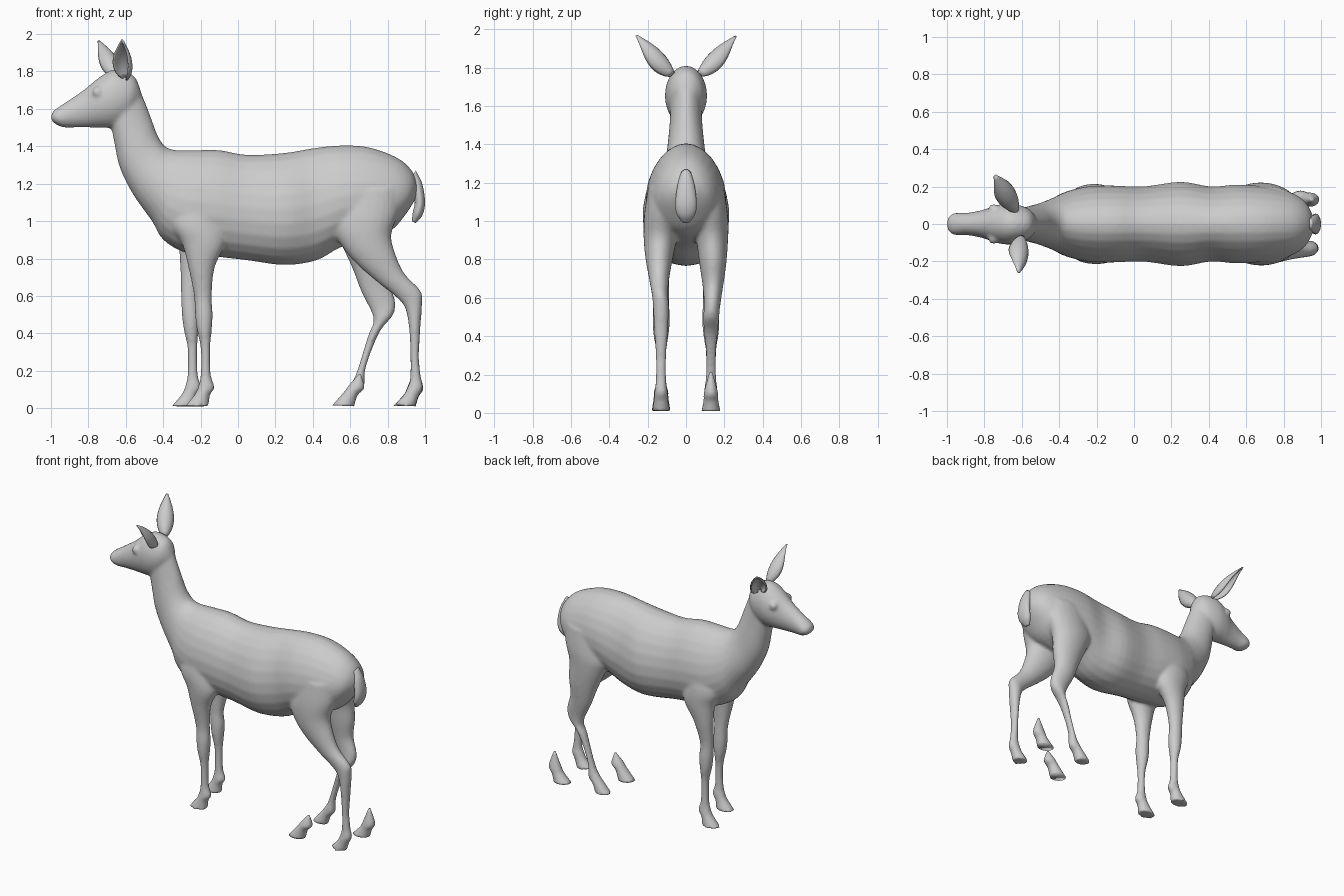
import bpy, bmesh, math
from mathutils import Vector

if "Cube" in bpy.data.objects:
    bpy.data.objects.remove(bpy.data.objects["Cube"])

coat = bpy.data.materials.new("light grey")
coat.use_nodes = True
GREY = (0.6, 0.6, 0.6, 1)
coat.diffuse_color = GREY
coat.node_tree.nodes["Principled BSDF"].inputs["Base Color"].default_value = GREY


def finish(bm, name):
    bmesh.ops.recalc_face_normals(bm, faces=bm.faces)
    mesh = bpy.data.meshes.new(name)
    bm.to_mesh(mesh)
    bm.free()
    mesh.materials.append(coat)
    mesh.shade_smooth()
    obj = bpy.data.objects.new(name, mesh)
    bpy.context.collection.objects.link(obj)
    return obj


def spline(rows, steps):
    """Catmull-Rom interpolation between rows of numbers."""
    rows = [Vector(r) for r in rows]
    out = []
    for i in range(len(rows) - 1):
        a, b, c, d = (rows[min(max(i + k, 0), len(rows) - 1)] for k in (-1, 0, 1, 2))
        for s in range(steps):
            t = s / steps
            out.append(b + (c - a) * (t / 2) + (a * 2 - b * 5 + c * 4 - d) * (t * t / 2)
                       + (b * 3 - a - c * 3 + d) * (t ** 3 / 2))
    return out + [rows[-1]]


def loft(name, rows, egg=0.0, steps=4, sides=24):
    """Rows hold two opposite outline points (x, z, x, z), the y centre and the half width."""
    bm = bmesh.new()
    rings = []
    for x1, z1, x2, z2, y, w in spline(rows, steps):
        mid = Vector(((x1 + x2) / 2, y, (z1 + z2) / 2))
        axis = Vector(((x1 - x2) / 2, 0, (z1 - z2) / 2))
        ring = []
        for k in range(sides):
            a = math.tau * k / sides
            side = Vector((0, w * math.sin(a) * (1 - egg * math.cos(a)), 0))
            ring.append(bm.verts.new(mid + axis * math.cos(a) + side))
        rings.append(ring)
    for r, s in zip(rings, rings[1:]):
        for k in range(sides):
            n = (k + 1) % sides
            bm.faces.new((r[k], r[n], s[n], s[k]))
    bm.faces.new(rings[0])
    bm.faces.new(rings[-1])
    return finish(bm, name)


def centred(rows):
    return [(*r[:4], 0, r[4]) for r in rows]


# Trunk and neck: back line, belly line, half width
trunk = loft("body", centred([
    (.96, 1.2, .95, 1.12, .05), (.93, 1.27, .9, 1.04, .12), (.85, 1.34, .82, .95, .17),
    (.7, 1.395, .7, .9, .2), (.55, 1.405, .55, .86, .21), (.4, 1.39, .42, .79, .2),
    (.25, 1.365, .25, .765, .225), (.05, 1.355, .05, .79, .2), (-.1, 1.38, -.12, .81, .205),
    (-.22, 1.38, -.28, .83, .2), (-.33, 1.38, -.4, .9, .17), (-.39, 1.4, -.46, 1, .14),
    (-.43, 1.46, -.56, 1.14, .11), (-.46, 1.54, -.63, 1.28, .095),
    (-.49, 1.62, -.66, 1.41, .085), (-.53, 1.72, -.68, 1.52, .08)]), egg=.12)

# Head: brow line, jaw line, half width
head = loft("head", centred([
    (-.52, 1.7, -.55, 1.6, .05), (-.56, 1.78, -.6, 1.53, .09), (-.66, 1.81, -.67, 1.5, .11),
    (-.74, 1.77, -.74, 1.5, .1), (-.82, 1.705, -.8, 1.5, .075), (-.9, 1.65, -.88, 1.5, .06),
    (-.96, 1.61, -.93, 1.5, .06), (-.99, 1.585, -.97, 1.515, .05), (-1, 1.56, -1, 1.54, .02)]))
parts = [trunk, head]

# Eyes
for s in (-1, 1):
    bm = bmesh.new()
    bmesh.ops.create_uvsphere(bm, u_segments=16, v_segments=10, radius=.03)
    bmesh.ops.translate(bm, verts=bm.verts, vec=(-.75, s * .078, 1.69))
    parts.append(finish(bm, "eye"))

# Forelegs: height, front, back, y, half width; the left one stands further forward
fore = [(1.2, -.3, -.1, .1, .07), (1, -.36, -.08, .125, .085), (.88, -.3, -.07, .14, .072),
        (.75, -.265, -.125, .14, .055), (.6, -.235, -.14, .13, .042), (.5, -.23, -.135, .13, .045),
        (.42, -.22, -.14, .13, .042), (.32, -.2, -.148, .13, .028), (.18, -.2, -.145, .13, .027),
        (.11, -.215, -.125, .13, .035), (.07, -.235, -.15, .13, .038), (.01, -.285, -.155, .13, .048)]
for s in (-1, 1):
    rows = []
    for z, f, b, y, w in fore:
        d = -.07 * min(1, max(0, (1 - z) / .4)) if s > 0 else 0
        rows.append((f + d, z, b + d, z, s * y, w))
    parts.append(loft("foreleg", rows))

# Hind legs: front and back outlines for each pose, sharing y centre and half width
widths = [(.1, .1), (.12, .1), (.135, .085), (.14, .07), (.14, .052), (.135, .042), (.13, .042),
          (.13, .036), (.13, .027), (.13, .028), (.13, .035), (.13, .038), (.13, .048)]
thigh = [(.52, 1.15, .88, 1.18), (.5, .98, .86, 1.05)]
right_hind = thigh + [
    (.56, .86, .82, .93), (.64, .765, .84, .83), (.75, .67, .89, .72), (.85, .59, .975, .63),
    (.895, .53, .985, .57), (.915, .42, .975, .42), (.922, .27, .968, .27), (.92, .16, .98, .16),
    (.905, .11, .99, .11), (.885, .07, .965, .06), (.83, .012, .95, .01)]
left_hind = thigh + [
    (.54, .9, .82, .93), (.61, .75, .82, .8), (.66, .62, .81, .68), (.71, .52, .84, .575),
    (.725, .46, .83, .5), (.7, .4, .765, .42), (.665, .29, .715, .31), (.63, .18, .68, .2),
    (.6, .13, .675, .11), (.57, .09, .64, .07), (.505, .015, .62, .01)]
for s, pose, tip in ((-1, right_hind, (.945, .21)), (1, left_hind, (.645, .18))):
    parts.append(loft("hind_leg", [(*p, s * y, w) for p, (y, w) in zip(pose, widths)]))
    # Loose hoof beside each hind hoof, on the opposite side
    rows = [(*p, -s * y, w) for p, (y, w) in zip(pose[-3:], widths[-3:])]
    loft("loose_hoof", [(*tip, tip[0] + .012, tip[1], -s * .13, .008)] + rows)

# Fuse trunk, head, eyes and legs into one smooth skin
bpy.ops.object.select_all(action='DESELECT')
for p in parts:
    p.select_set(True)
bpy.context.view_layer.objects.active = trunk
bpy.ops.object.join()
skin = trunk.modifiers.new("skin", 'REMESH')
skin.mode = 'VOXEL'
skin.voxel_size = .011
skin.use_smooth_shade = True
soften = trunk.modifiers.new("soften", 'SMOOTH')
soften.factor = .5
soften.iterations = 6

# Tail
loft("tail", centred([
    (.95, 1.27, .91, 1.2, .03), (.985, 1.2, .93, 1.17, .045), (1, 1.1, .945, 1.1, .055),
    (.985, 1.03, .935, 1.05, .05), (.95, .99, .93, 1, .02)]))


def ear(name, base, tip, facing):
    """Cupped leaf from base to tip, hollow towards the facing direction."""
    base, tip = Vector(base), Vector(tip)
    along = (tip - base).normalized()
    facing = Vector(facing)
    facing = (facing - along * facing.dot(along)).normalized()
    across = along.cross(facing)
    bm = bmesh.new()
    rows = []
    for i in range(13):
        t = i / 12
        r = .012 + .043 * math.sin(math.pi * t ** .85) - .008 * t
        curl = math.radians(125 - 60 * t)
        row = []
        for k in range(11):
            a = curl * (k / 5 - 1)
            p = base.lerp(tip, t) + across * r * math.sin(a) - facing * r * (math.cos(a) - .4)
            row.append(bm.verts.new(p))
        rows.append(row)
    for r, s in zip(rows, rows[1:]):
        for k in range(10):
            bm.faces.new((r[k], r[k + 1], s[k + 1], s[k]))
    obj = finish(bm, name)
    thick = obj.modifiers.new("thickness", 'SOLIDIFY')
    thick.thickness = .01
    thick.offset = 0


ear("right_ear", (-.6, -.07, 1.765), (-.62, -.26, 1.965), (-.5, -.6, -.3))
ear("left_ear", (-.63, .07, 1.765), (-.745, .26, 1.96), (-.5, .6, -.3))
